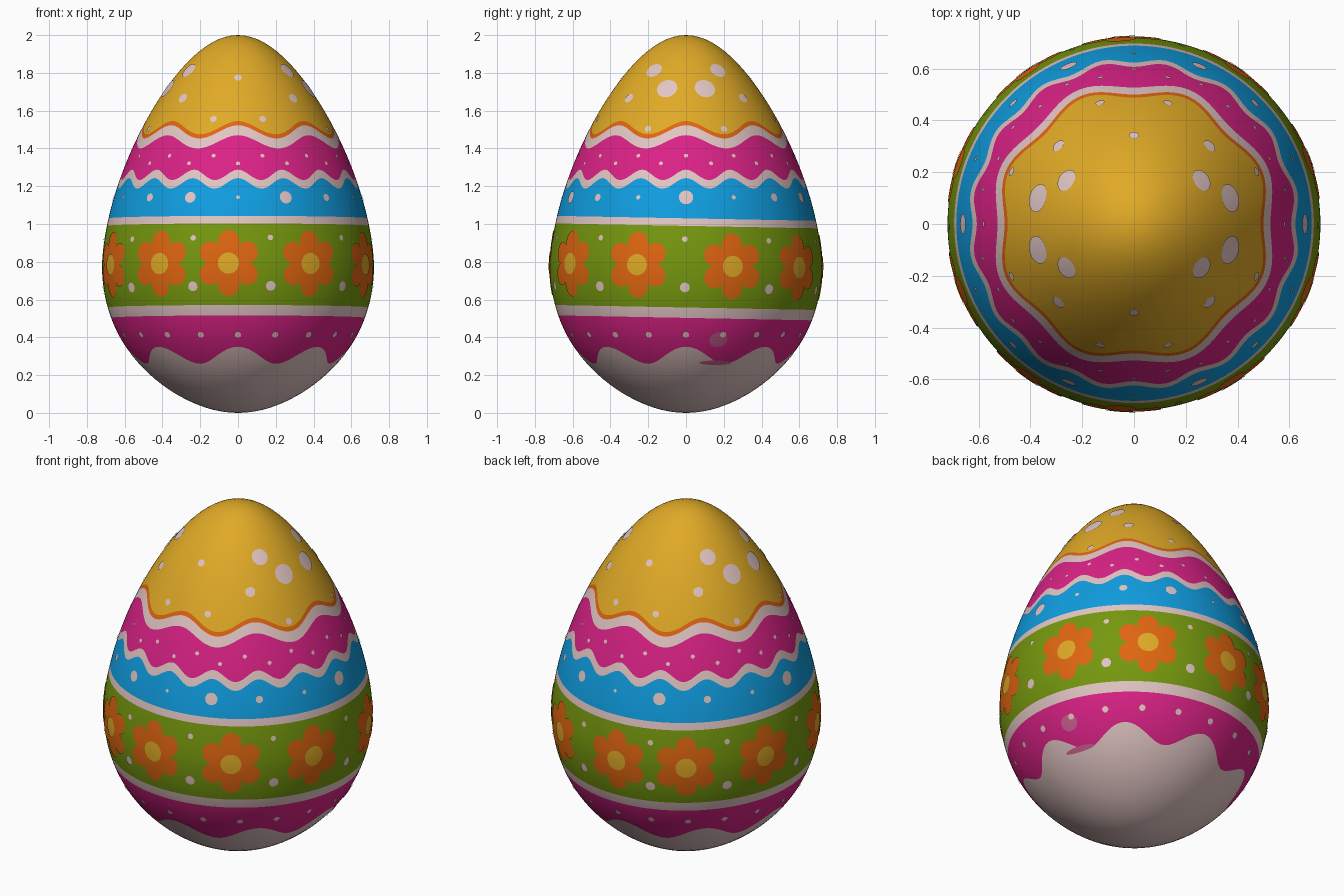
import bpy, bmesh
from math import sin, cos, pi, sqrt, atan2, radians, ceil
from mathutils import Vector

if "Cube" in bpy.data.objects:
    bpy.data.objects.remove(bpy.data.objects["Cube"])

WAIST, RADIUS, HEIGHT = 0.78, 0.72, 2.0
COLUMNS = 192
TILT = 0.013


def linear(c):
    c /= 255
    return c / 12.92 if c < 0.04 else ((c + 0.055) / 1.055) ** 2.4


def material(name, *rgb):
    m = bpy.data.materials.new(name)
    m.use_nodes = True
    colour = [linear(c) for c in rgb] + [1]
    m.diffuse_color = colour
    m.node_tree.nodes["Principled BSDF"].inputs["Base Color"].default_value = colour
    return m


PAINT = {
    "white": material("chalk white", 226, 198, 196),
    "pink": material("hot pink", 219, 34, 134),
    "green": material("leaf green", 118, 152, 14),
    "blue": material("sky blue", 16, 157, 224),
    "orange": material("warm orange", 224, 102, 16),
    "yellow": material("golden yellow", 224, 170, 38),
    "faded": material("faded pink", 200, 92, 142),
}
NAMES = list(PAINT)


def radius(z):
    """Egg profile: blunt below the waist, pointed above it."""
    z = min(max(z, 0), HEIGHT)
    if z > WAIST:
        u = (z - WAIST) / (HEIGHT - WAIST)
        taper = 1 - 0.25 * u ** 1.4
    else:
        u = (WAIST - z) / WAIST
        taper = 1 - 0.12 * u ** 4
    return RADIUS * sqrt(max(0, 1 - u * u)) * taper


def surface(a, z, lift=0.0):
    """Point on the shell at angle a from the front, with its tangents."""
    r = radius(z)
    side = Vector((cos(a), sin(a), 0))
    out = Vector((sin(a), -cos(a), 0))
    slope = (radius(z + 0.002) - radius(z - 0.002)) / 0.004
    up = (out * slope + Vector((0, 0, 1))).normalized()
    return out * r + Vector((0, 0, z)) + side.cross(up) * lift, side, up


def finish(bm, name, paints):
    mesh = bpy.data.meshes.new(name)
    for f in bm.faces:
        f.smooth = True
    bm.to_mesh(mesh)
    bm.free()
    for p in paints:
        mesh.materials.append(PAINT[p])
    ob = bpy.data.objects.new(name, mesh)
    bpy.context.collection.objects.link(ob)
    return ob


# Painted bands, bottom to top: colour, upper edge, wave height, wave count
BANDS = [
    ("white", 0.305, 0.045, 8),
    ("pink", 0.503, 0, 0),
    ("white", 0.558, 0, 0),
    ("green", 0.99, 0, 0),
    ("white", 1.03, 0, 0),
    ("blue", 1.215, 0.028, 16),
    ("white", 1.26, 0.028, 16),
    ("pink", 1.435, 0.035, 8),
    ("white", 1.488, 0.035, 8),
    ("orange", 1.51, 0.035, 8),
    ("yellow", HEIGHT, 0, 0),
]


def edge(band, a):
    _, z, amp, waves = band
    if z == HEIGHT:
        return z
    return z + (amp * cos(waves * a) if waves else TILT * cos(a))


# Egg shell: mesh rows follow the band edges so each colour border is crisp
bm = bmesh.new()
angles = [2 * pi * j / COLUMNS for j in range(COLUMNS)]
bottom = bm.verts.new((0, 0, 0))
top = bm.verts.new((0, 0, HEIGHT))
previous, below = None, None
for band in BANDS:
    first, last = below is None, band is BANDS[-1]
    steps = 14 if first or last else max(2, ceil((band[1] - below[1]) / 0.03))
    for i in range(1, steps + 1):
        t = i / steps
        if first:
            t = t * t
        if last:
            t = 1 - (1 - t) ** 2
        if last and i == steps:
            row = [top] * COLUMNS
        else:
            row = []
            for a in angles:
                low = 0 if first else edge(below, a)
                z = low + (edge(band, a) - low) * t
                row.append(bm.verts.new(surface(a, z)[0]))
        for j in range(COLUMNS):
            k = (j + 1) % COLUMNS
            if previous is None:
                f = bm.faces.new((bottom, row[k], row[j]))
                f.normal_flip()
                f.normal_update()
                if f.normal.z > 0:
                    f.normal_flip()
            elif row[j] is top:
                f = bm.faces.new((previous[j], previous[k], top))
            else:
                f = bm.faces.new((previous[j], previous[k], row[k], row[j]))
            f.material_index = NAMES.index(band[0])
        previous = row
    below = band
finish(bm, "egg_shell", NAMES)


def plate(bm, a, z, outline, lift=0.004, sides=16, rings=3):
    """Thin painted patch wrapped on the shell; outline(angle) gives (x, y)."""
    centre, side, up = surface(a, z)
    hub = bm.verts.new(surface(a, z, lift)[0])
    inner = None
    for i in range(1, rings + 1):
        ring = []
        for j in range(sides):
            x, y = outline(2 * pi * j / sides)
            q = centre + (side * x + up * y) * (i / rings)
            ring.append(bm.verts.new(surface(atan2(q.x, -q.y), q.z, lift)[0]))
        for j in range(sides):
            k = (j + 1) % sides
            if inner:
                bm.faces.new((inner[j], ring[j], ring[k], inner[k]))
            else:
                bm.faces.new((hub, ring[j], ring[k]))
        inner = ring


def oval(rx, ry=None):
    return lambda t: (rx * cos(t), (ry or rx) * sin(t))


def petals(t):
    r = 0.112 + 0.062 * abs(cos(3 * (t - pi / 2))) ** 0.7
    return r * cos(t), r * sin(t)


# Flowers around the green band
FLOWERS = [radians(d) for d in (-35, -4, 32, 69, 110, 146, 184, 215, 251, 291)]
blooms, hearts, spots = bmesh.new(), bmesh.new(), bmesh.new()
for n, a in enumerate(FLOWERS):
    z = WAIST + TILT * cos(a)
    plate(blooms, a, z, petals, sides=72, rings=6)
    plate(hearts, a, z, oval(0.056), lift=0.007, sides=24)
    # Spots in the gaps between flowers
    after = FLOWERS[n + 1] if n < len(FLOWERS) - 1 else FLOWERS[0] + 2 * pi
    gap = (a + after) / 2
    plate(spots, gap, z - 0.12, oval(0.026))
    plate(spots, gap, z + 0.135, oval(0.015))
finish(blooms, "flower_petals", ["orange"])
finish(hearts, "flower_centres", ["yellow"])

# Spots on the lower pink band
for n in range(20):
    plate(spots, 2 * pi * n / 20, 0.415, oval(0.017))

# Spots on the blue band
BLUE_SIZES = (0.01, 0.034, 0.02, 0.012, 0.038, 0.012, 0.022, 0.03)
for n in range(16):
    plate(spots, 2 * pi * n / 16, 1.14, oval(BLUE_SIZES[n % 8]))

# Small staggered spots on the upper pink band
for n in range(28):
    plate(spots, 2 * pi * n / 28, 1.36 if n % 2 else 1.32, oval(0.011))


def height_at(r):
    """Height on the pointed half where the shell has radius r."""
    low, high = WAIST, HEIGHT
    for _ in range(30):
        mid = (low + high) / 2
        low, high = (mid, high) if radius(mid) > r else (low, mid)
    return low


# Spots on the yellow cap, mirrored into all four quarters
CAP = [(0.26, 0.168, 0.045), (0.37, 0.1, 0.056), (0.29, 0.3, 0.027),
       (0.13, 0.465, 0.018), (0.47, 0.2, 0.018)]
for x, y, size in CAP:
    for sx in (-1, 1):
        for sy in (-1, 1):
            plate(spots, atan2(sx * x, -sy * y), height_at(sqrt(x * x + y * y)), oval(size))
for a in (0, pi):
    plate(spots, a, height_at(0.34), oval(0.02))
finish(spots, "white_spots", ["white"])

# Faded marks low on one side
marks = bmesh.new()
plate(marks, radians(106), 0.39, oval(0.05, 0.045))
plate(marks, radians(107), 0.268, oval(0.09, 0.016), rings=5)
finish(marks, "faded_marks", ["faded"])
